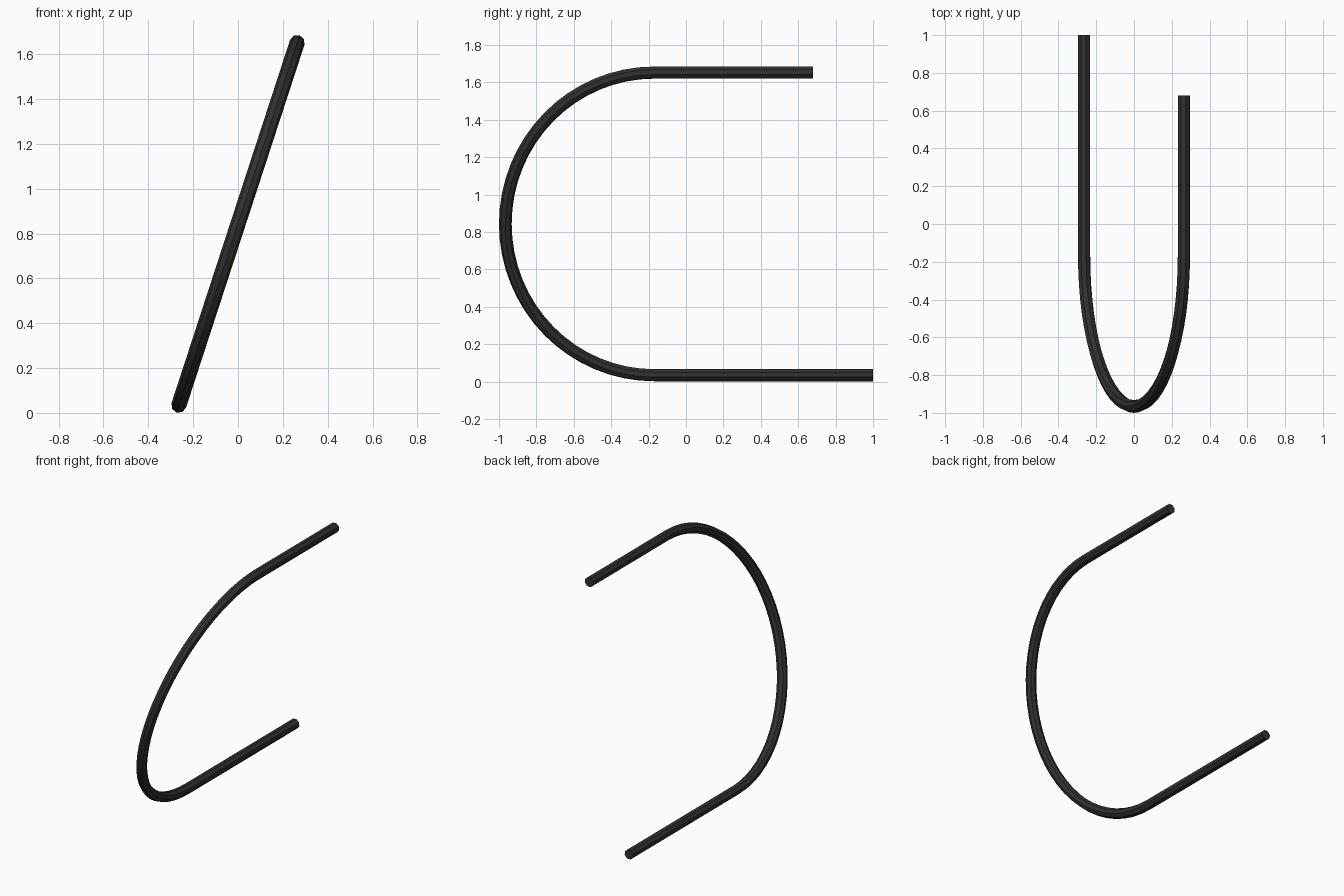
import bpy, bmesh, math
from mathutils import Vector

if "Cube" in bpy.data.objects:
    bpy.data.objects.remove(bpy.data.objects["Cube"])

R, SIDES, STEPS = 0.034, 8, 32
MID_Y, DEPTH = -0.17, 0.796            # bend start and bend depth
CENTRE_Z = 0.843
half = Vector((0.264, 0, 0.809))       # leaning half-height of the loop
up = half.normalized()
side = up.cross(Vector((0, 1, 0)))     # normal of the loop's plane

# Centre line: lower leg, half-round bend, upper leg
path = [(1.0, -1.0)]
for i in range(STEPS + 1):
    a = math.pi * i / STEPS
    path.append((MID_Y - DEPTH * math.sin(a), -math.cos(a)))
path.append((0.68, 1.0))
pts = [half * v + Vector((0, y, CENTRE_Z)) for y, v in path]

# Sweep an eight-sided ring along the centre line
bm = bmesh.new()
rings = []
for i, p in enumerate(pts):
    t = (pts[min(i + 1, len(pts) - 1)] - pts[max(i - 1, 0)]).normalized()
    if i in (1, len(pts) - 2):
        t = Vector((0, -1 if i == 1 else 1, 0))
    n = side.cross(t)
    ring = []
    for k in range(SIDES):
        a = 2 * math.pi * k / SIDES
        ring.append(bm.verts.new(p + R * (math.cos(a) * n + math.sin(a) * side)))
    rings.append(ring)
for a, b in zip(rings, rings[1:]):
    for k in range(SIDES):
        j = (k + 1) % SIDES
        bm.faces.new((a[k], a[j], b[j], b[k]))
bm.faces.new(rings[0])
bm.faces.new(rings[-1])
bmesh.ops.recalc_face_normals(bm, faces=bm.faces)
mesh = bpy.data.meshes.new("bent_rod")
bm.to_mesh(mesh)
bm.free()
rod = bpy.data.objects.new("bent_rod", mesh)
bpy.context.collection.objects.link(rod)

# Dark finish
mat = bpy.data.materials.new("dark_metal")
mat.diffuse_color = (0.03, 0.03, 0.03, 1)
mat.use_nodes = True
mat.node_tree.nodes["Principled BSDF"].inputs["Base Color"].default_value = mat.diffuse_color
mesh.materials.append(mat)
